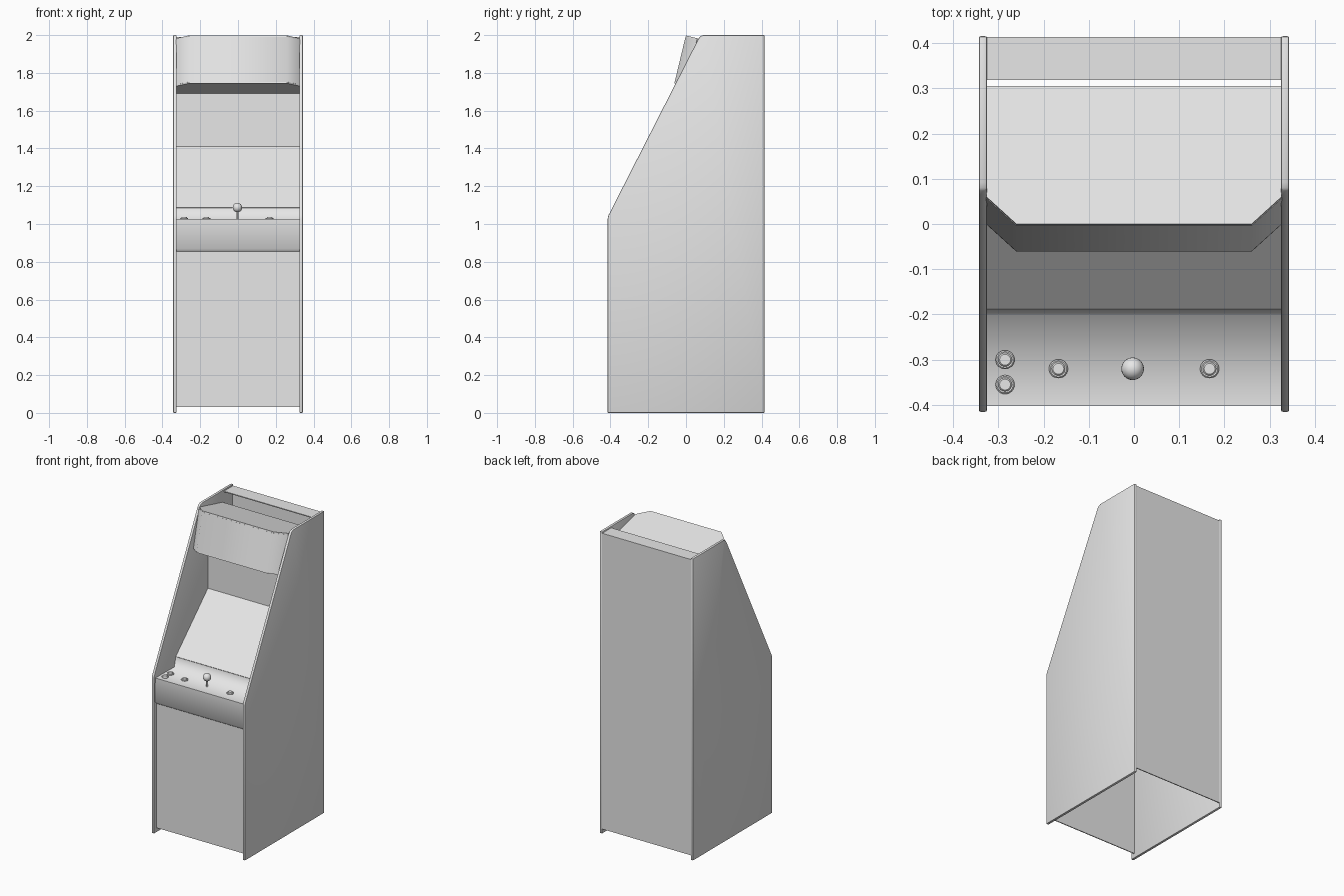
import bpy, bmesh, math
from mathutils import Vector

if "Cube" in bpy.data.objects:
    bpy.data.objects.remove(bpy.data.objects["Cube"])

grey = bpy.data.materials.new("cabinet_grey")
grey.diffuse_color = (0.8, 0.8, 0.8, 1)
grey.use_nodes = True
grey.node_tree.nodes["Principled BSDF"].inputs["Base Color"].default_value = grey.diffuse_color
HW = 0.326        # half width between the side panels
TILT = 0.25       # backward lean of the sign box


def finish(name, bm, modifiers=(), angle=30):
    bmesh.ops.recalc_face_normals(bm, faces=bm.faces)
    mesh = bpy.data.meshes.new(name)
    bm.to_mesh(mesh)
    bm.free()
    mesh.materials.append(grey)
    ob = bpy.data.objects.new(name, mesh)
    bpy.context.collection.objects.link(ob)
    bpy.ops.object.select_all(action='DESELECT')
    ob.select_set(True)
    bpy.context.view_layer.objects.active = ob
    for kind, props in modifiers:
        mod = ob.modifiers.new(kind.title(), kind)
        for key, value in props.items():
            setattr(mod, key, value)
        bpy.ops.object.modifier_apply(modifier=mod.name)
    bpy.ops.object.shade_smooth_by_angle(angle=math.radians(angle))
    return ob


def sheet(name, pts, thick=0.006, angle=30):
    """Thin bent board: a (y, z) path stretched across the cabinet."""
    bm = bmesh.new()
    rows = [[bm.verts.new((x, y, z)) for x in (-HW, HW)] for y, z in pts]
    for a, b in zip(rows, rows[1:]):
        bm.faces.new((a[0], a[1], b[1], b[0]))
    return finish(name, bm, [('SOLIDIFY', dict(thickness=thick, offset=0))], angle)


def prism(name, pts, shift, modifiers=()):
    """Closed polygon pushed along a vector."""
    bm = bmesh.new()
    face = bm.faces.new([bm.verts.new(p) for p in pts])
    res = bmesh.ops.extrude_face_region(bm, geom=[face])
    bmesh.ops.translate(bm, vec=Vector(shift),
                        verts=[v for v in res['geom'] if isinstance(v, bmesh.types.BMVert)])
    # the starting face stays behind as the closing cap
    return finish(name, bm, modifiers)


# Side panels with rounded edge trim
side = [(-0.415, 0), (0.415, 0), (0.415, 2), (0.092, 2), (0.076, 1.994),
        (0.064, 1.978), (-0.411, 1.045), (-0.415, 1.025)]
for label, x in (("left", -0.343), ("right", 0.325)):
    prism(label + "_side_panel", [(x, y, z) for y, z in side], (0.018, 0, 0),
          [('BEVEL', dict(width=0.004, segments=2, limit_method='ANGLE'))])

# Boards between the sides; the cabinet is open underneath
sheet("front_panel", [(-0.387, 0.03), (-0.387, 0.855)])
sheet("control_box", [(-0.387, 0.855), (-0.400, 0.87), (-0.400, 1.025),
                      (-0.200, 1.021), (-0.185, 1.085)], angle=82)
sheet("screen", [(-0.185, 1.085), (0.152, 1.41)])
sheet("upper_back_board", [(0.152, 1.41), (0.152, 1.69)])
sheet("back_panel", [(0.410, 0.03), (0.410, 1.987)])
sheet("roof_strip", [(0.318, 1.987), (0.413, 1.987)])


# Sign box with chamfered front corners
def sign_outline(y0, z0, back):
    plan = [(-HW, 0.06), (-0.26, 0), (0.26, 0), (HW, 0.06), (HW, back), (-HW, back)]
    return [(x, y0 + s, z0 - TILT * s) for x, s in plan]


rise = (0.003, 0.012)
prism("sign_bottom", sign_outline(-0.061, 1.745, 0.213), (0, *rise))
prism("sign_top", sign_outline(-0.003, 1.986, 0.305), (0, *rise))
bm = bmesh.new()
low = [bm.verts.new(p) for p in sign_outline(-0.058, 1.752, 0.2)[:4]]
high = [bm.verts.new(p) for p in sign_outline(-0.001, 1.99, 0.3)[:4]]
for i in range(3):
    bm.faces.new((low[i], low[i + 1], high[i + 1], high[i]))
finish("sign_front", bm, [('SOLIDIFY', dict(thickness=0.004, offset=0))], 50)


# Lathed control parts: (radius, height) profile turned around z
def lathe(name, profile, loc, steps=24):
    bm = bmesh.new()
    verts = [bm.verts.new((r, 0, z)) for r, z in profile]
    edges = [bm.edges.new(p) for p in zip(verts, verts[1:])]
    bmesh.ops.spin(bm, geom=verts + edges, cent=(0, 0, 0), axis=(0, 0, 1),
                   angle=math.tau, steps=steps)
    bmesh.ops.remove_doubles(bm, verts=bm.verts, dist=1e-5)
    bmesh.ops.translate(bm, verts=bm.verts, vec=loc)
    return finish(name, bm)


# Push buttons
button = [(0.021, 0), (0.021, 0.006), (0.018, 0.009), (0.015, 0.008),
          (0.014, 0.012), (0.012, 0.014), (0, 0.014)]
for i, (x, y) in enumerate([(-0.285, -0.30), (-0.285, -0.355),
                            (-0.167, -0.32), (0.167, -0.32)]):
    lathe(f"button_{i + 1}", button, (x, y, 1.024))

# Joystick: shaft and ball
lathe("joystick_shaft", [(0.006, 0), (0.006, 0.05)], (-0.003, -0.32, 1.022), 12)
ball = [(0.025 * math.sin(math.pi * k / 12), -0.025 * math.cos(math.pi * k / 12))
        for k in range(13)]
lathe("joystick_ball", ball, (-0.003, -0.32, 1.087))
